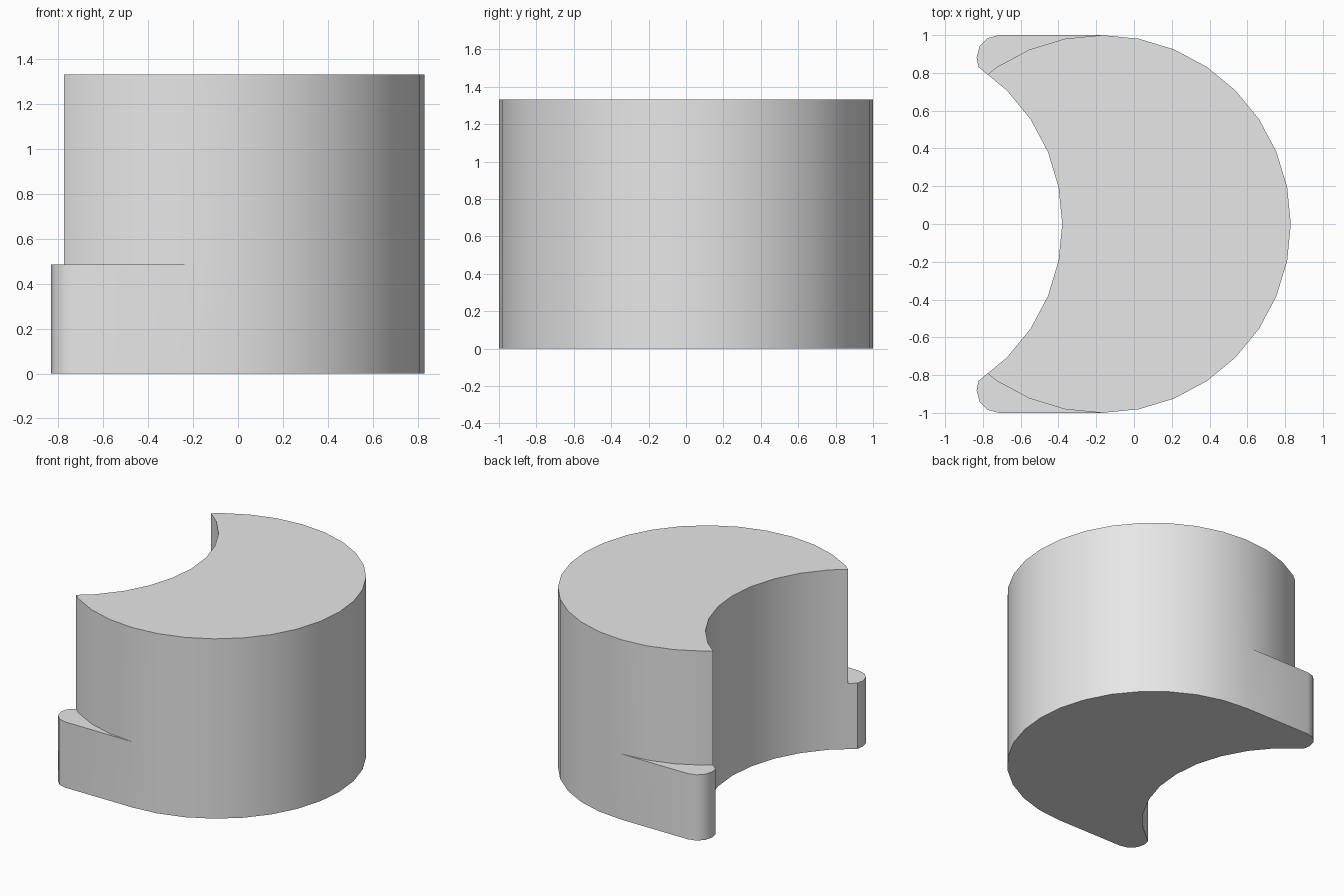
import bpy
import bmesh
from math import cos, sin, pi, radians

cube = bpy.data.objects.get("Cube")
if cube:
    bpy.data.objects.remove(cube, do_unlink=True)

LEDGE_Z, TOP_Z = 0.487, 1.333
OUTER_X, INNER_X = -0.17, -1.38      # centres of the two unit circles
STEP = pi / 16
TIP = (-0.775, 0.791)


def arc(cx, cy, r, start, end, step):
    return [(cx + r * cos(i * step), cy + r * sin(i * step))
            for i in range(start, end + 1)]


def flip(points):
    return [(x, -y) for x, y in reversed(points)]


# Outline pieces for the +y half
front_arc = arc(OUTER_X, 0, 1, -8, 8, STEP)
horn_arc = arc(OUTER_X, 0, 1, 9, 11, STEP)
inner_arc = arc(INNER_X, 0, 1, -4, 4, STEP)[::-1]
rounded_end = arc(-0.715, 0.882, 0.118, 3, 6, radians(30)) + [(-0.824, 0.831)]

crescent = front_arc + horn_arc + [TIP] + inner_arc + flip([TIP]) + flip(horn_arc)
base = (front_arc + rounded_end + [TIP] + inner_arc
        + flip([TIP]) + flip(rounded_end))
ledge = rounded_end + [TIP] + horn_arc[::-1] + [front_arc[-1]]

bm = bmesh.new()
cache = {}


def vert(p, z):
    key = (round(p[0], 4), round(p[1], 4), z)
    if key not in cache:
        cache[key] = bm.verts.new(key)
    return cache[key]


def cap(points, z):
    bm.faces.new([vert(p, z) for p in points])


def walls(points, low, high):
    for a, b in zip(points, points[1:] + points[:1]):
        bm.faces.new([vert(a, low), vert(b, low), vert(b, high), vert(a, high)])


# Base with rounded feet, ledges, and the taller crescent
cap(base[::-1], 0)
walls(base, 0, LEDGE_Z)
cap(ledge, LEDGE_Z)
cap(flip(ledge), LEDGE_Z)
walls(crescent, LEDGE_Z, TOP_Z)
cap(crescent, TOP_Z)
bmesh.ops.recalc_face_normals(bm, faces=bm.faces[:])

mesh = bpy.data.meshes.new("crescent_block")
bm.to_mesh(mesh)
bm.free()
block = bpy.data.objects.new("crescent_block", mesh)
bpy.context.collection.objects.link(block)

# Material
grey = bpy.data.materials.new("light_grey")
grey.use_nodes = True
colour = (0.8, 0.8, 0.8, 1)
grey.diffuse_color = colour
grey.node_tree.nodes["Principled BSDF"].inputs["Base Color"].default_value = colour
mesh.materials.append(grey)

bpy.ops.object.select_all(action="DESELECT")
block.select_set(True)
bpy.context.view_layer.objects.active = block
bpy.ops.object.shade_smooth_by_angle(angle=radians(35))
